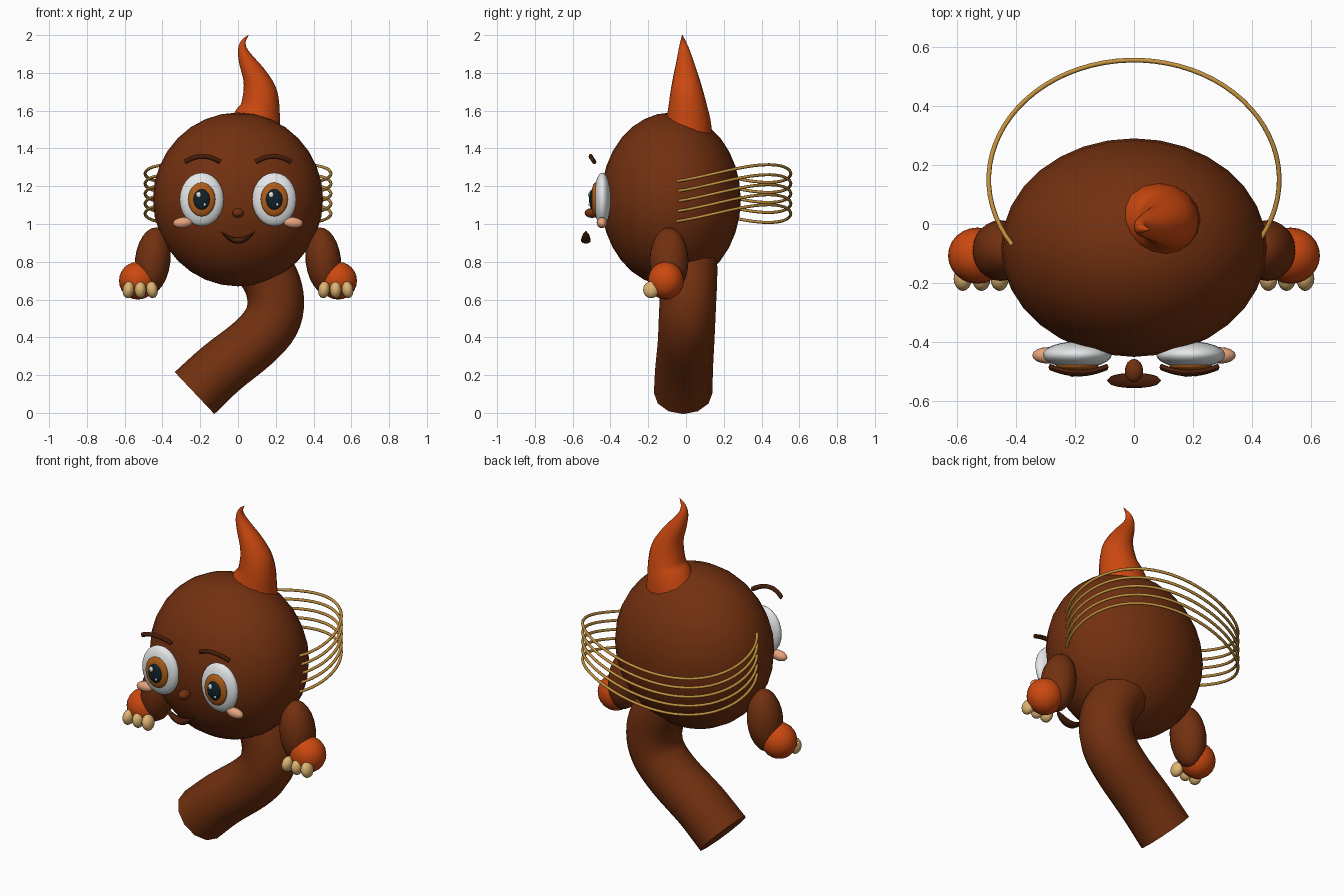
import bpy, bmesh, math
from mathutils import Vector

if "Cube" in bpy.data.objects:
    bpy.data.objects.remove(bpy.data.objects["Cube"])


def material(name, r, g, b):
    m = bpy.data.materials.new(name)
    m.diffuse_color = (r, g, b, 1)
    m.use_nodes = True
    m.node_tree.nodes["Principled BSDF"].inputs["Base Color"].default_value = m.diffuse_color
    return m


BROWN = material("brown", 0.17, 0.030, 0.005)
DARK = material("dark_brown", 0.065, 0.013, 0.003)
ORANGE = material("orange", 0.60, 0.065, 0.005)
GOLD = material("gold", 0.56, 0.29, 0.05)
TAN = material("tan", 0.74, 0.46, 0.17)
PEACH = material("peach", 0.82, 0.38, 0.21)
WHITE = material("white", 0.85, 0.87, 0.88)
IRIS = material("amber", 0.43, 0.11, 0.01)
PUPIL = material("dark_teal", 0.005, 0.016, 0.024)


def finish(name, bm, mat):
    bmesh.ops.recalc_face_normals(bm, faces=bm.faces)
    mesh = bpy.data.meshes.new(name)
    bm.to_mesh(mesh)
    bm.free()
    mesh.materials.append(mat)
    ob = bpy.data.objects.new(name, mesh)
    bpy.context.collection.objects.link(ob)
    bpy.ops.object.select_all(action='DESELECT')
    ob.select_set(True)
    bpy.context.view_layer.objects.active = ob
    bpy.ops.object.shade_smooth_by_angle(angle=math.radians(50))
    return ob


def ellipsoid(name, loc, radii, mat, tilt=0.0, seg=24):
    bm = bmesh.new()
    bmesh.ops.create_uvsphere(bm, u_segments=seg, v_segments=seg // 2, radius=1)
    bmesh.ops.scale(bm, vec=radii, verts=bm.verts)
    ob = finish(name, bm, mat)
    ob.location = loc
    ob.rotation_euler.y = tilt
    return ob


def smooth_path(pts, steps):
    """Catmull-Rom interpolation of points of any dimension."""
    p = [Vector(q) for q in pts]
    p = [p[0] * 2 - p[1]] + p + [p[-1] * 2 - p[-2]]
    out = []
    for a, b, c, d in zip(p, p[1:], p[2:], p[3:]):
        for i in range(steps):
            t = i / steps
            out.append(0.5 * (2 * b + (c - a) * t + (2 * a - 5 * b + 4 * c - d) * t * t
                              + (3 * b - a - 3 * c + d) * t ** 3))
    return out + [p[-2]]


def sweep(name, pts, mat, sides=12, steps=4):
    """Tube along (x, y, z, radius in the xz plane, radius in y)."""
    path = smooth_path(pts, steps)
    bm = bmesh.new()
    rings = []
    for i, q in enumerate(path):
        d = path[min(i + 1, len(path) - 1)] - path[max(i - 1, 0)]
        normal = Vector((d[2], 0, -d[0])).normalized()
        centre = Vector(q[:3])
        ring = []
        for k in range(sides):
            a = 2 * math.pi * k / sides
            off = normal * (max(q[3], 0.0008) * math.cos(a))
            off.y += max(q[4], 0.0008) * math.sin(a)
            ring.append(bm.verts.new(centre + off))
        rings.append(ring)
    for r, s in zip(rings, rings[1:]):
        for k in range(sides):
            n = (k + 1) % sides
            bm.faces.new((r[k], r[n], s[n], s[k]))
    bm.faces.new(rings[0])
    bm.faces.new(rings[-1])
    return finish(name, bm, mat)


# Round body
ellipsoid("body", (0, -0.08, 1.13), (0.45, 0.37, 0.46), BROWN, seg=32)

# Curled tail with a flat end
sweep("tail", [(-0.23, -0.015, 0.105, 0.153, 0.155), (-0.09, -0.01, 0.235, 0.15, 0.153),
               (0.08, 0.0, 0.37, 0.148, 0.15), (0.175, 0.005, 0.48, 0.15, 0.15),
               (0.2, 0.01, 0.59, 0.15, 0.15), (0.175, 0.015, 0.70, 0.15, 0.15),
               (0.11, 0.015, 0.80, 0.15, 0.15), (0.04, 0.01, 0.88, 0.15, 0.15)], BROWN)

# Flame-shaped tuft
sweep("hair_tuft", [(0.08, 0.015, 1.47, 0.15, 0.125), (0.10, 0.013, 1.55, 0.128, 0.117),
                    (0.117, 0.01, 1.62, 0.104, 0.103), (0.115, 0.005, 1.70, 0.09, 0.087),
                    (0.09, 0, 1.78, 0.066, 0.068), (0.048, -0.005, 1.86, 0.044, 0.046),
                    (0.025, -0.01, 1.92, 0.026, 0.03), (0.028, -0.015, 1.965, 0.013, 0.015),
                    (0.055, -0.02, 2.0, 0.001, 0.001)], ORANGE, sides=16)

for s, side in ((-1, "left"), (1, "right")):
    # Arm, hand and fingers
    ellipsoid(side + "_arm", (s * 0.452, -0.09, 0.805), (0.094, 0.103, 0.178), BROWN, -s * 0.12)
    ellipsoid(side + "_hand", (s * 0.53, -0.107, 0.70), (0.1, 0.095, 0.1), ORANGE)
    for i, x in enumerate((0.455, 0.517, 0.58)):
        ellipsoid(f"{side}_finger_{i + 1}", (s * x, -0.185, 0.652),
                  (0.031, 0.042, 0.045), TAN, -s * (i - 1) * 0.15, seg=16)

    # Eye layers, highlights and cheek
    ex = s * 0.192
    ellipsoid(side + "_eye", (ex, -0.443, 1.13), (0.117, 0.045, 0.142), WHITE)
    ellipsoid(side + "_iris", (ex, -0.48, 1.13), (0.072, 0.022, 0.09), IRIS)
    ellipsoid(side + "_pupil", (ex, -0.495, 1.13), (0.044, 0.018, 0.055), PUPIL)
    ellipsoid(side + "_highlight_large", (ex - 0.016, -0.51, 1.155), (0.013, 0.008, 0.016), WHITE, seg=12)
    ellipsoid(side + "_highlight_small", (ex + 0.016, -0.51, 1.103), (0.007, 0.007, 0.008), WHITE, seg=12)
    ellipsoid(side + "_cheek", (s * 0.292, -0.445, 1.007), (0.053, 0.028, 0.029), PEACH, s * 0.1, seg=16)

    # Arched eyebrow
    brow = []
    for i in range(7):
        u = i / 3 - 1
        h = 1 - u * u
        brow.append((s * 0.188 + 0.095 * u, -0.485 - 0.02 * h, 1.328 + 0.03 * h, 0.013, 0.011))
    sweep(side + "_eyebrow", brow, DARK, sides=8, steps=2)

# Nose and crescent smile
ellipsoid("nose", (0, -0.497, 1.058), (0.031, 0.04, 0.026), BROWN, seg=16)
smile = []
for i in range(13):
    u = i / 6 - 1
    h = 1 - u * u
    smile.append((0.092 * u, -0.53, 0.963 - 0.05 * h, 0.017 * h, 0.027 * math.sqrt(h)))
sweep("smile", smile, DARK, sides=10, steps=2)

# Five saddle-shaped hoops behind the body
for n in range(5):
    curve = bpy.data.curves.new(f"hoop_{n + 1}", 'CURVE')
    curve.dimensions = '3D'
    curve.bevel_depth = 0.008
    curve.bevel_resolution = 2
    curve.use_fill_caps = True
    spline = curve.splines.new('POLY')
    count = 49
    spline.points.add(count - 1)
    for i in range(count):
        a = math.radians(-29 + 242 * i / (count - 1))
        spline.points[i].co = (0.492 * math.cos(a), 0.15 + 0.405 * math.sin(a),
                               1.267 - 0.053 * n + 0.047 * math.sin(2 * a), 1)
    spline.use_smooth = True
    curve.materials.append(GOLD)
    bpy.context.collection.objects.link(bpy.data.objects.new(f"hoop_{n + 1}", curve))
